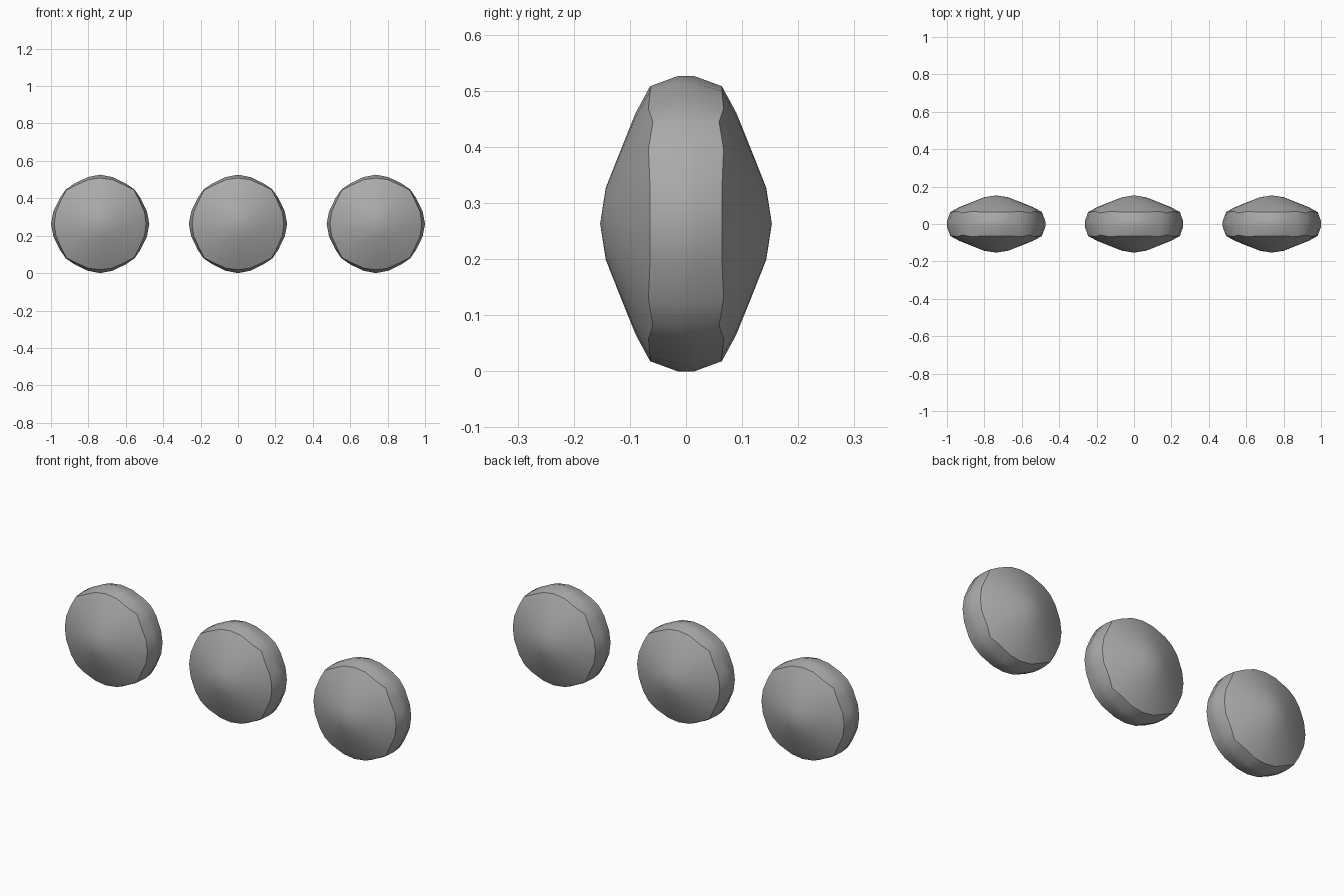
import bpy, bmesh
from math import sin, cos, radians

if "Cube" in bpy.data.objects:
    bpy.data.objects.remove(bpy.data.objects["Cube"])

R = 0.263            # outer radius of a disc
SPACING = 1 - R      # distance between neighbouring discs

# One eighth of the outline: angle, crease radius, crease depth, rim radius
OCT = [(0, .245, .064, .263), (15, .245, .064, .259),
       (33, .245, .067, .256), (45, .256, .059, .260)]
# Domed cap: ring radius, depth
CAP = [(.064, .143), (.13, .117), (.197, .090)]
TIP = .153

# Mirror the eighth into a quarter, then repeat it round the disc
quarter = OCT + [(90 - a, c, y, r) for a, c, y, r in OCT[2:0:-1]]
outline = [(a + 90 * q, c, y, r) for q in range(4) for a, c, y, r in quarter]

# Dark grey finish
grey = bpy.data.materials.new("dark_grey")
grey.diffuse_color = (.4, .4, .4, 1)
grey.use_nodes = True
grey.node_tree.nodes["Principled BSDF"].inputs["Base Color"].default_value = grey.diffuse_color


def ring(bm, points):
    return [bm.verts.new((r * cos(radians(a)), y, R + r * sin(radians(a))))
            for a, r, y in points]


def build_disc(name, x):
    bm = bmesh.new()
    rings = []
    # Front cap and rim, then the back half as its reflection
    for s in (-1, 1):
        half = [ring(bm, [(a, t, s * d) for a, c, y, r in outline])
                for t, d in CAP]
        half.append(ring(bm, [(a, c, s * y) for a, c, y, r in outline]))
        half.append(ring(bm, [(a, r, s * .015) for a, c, y, r in outline]))
        rings += half if s < 0 else half[::-1]
    n = len(outline)
    for lo, hi in zip(rings, rings[1:]):
        for i in range(n):
            j = (i + 1) % n
            bm.faces.new((lo[i], lo[j], hi[j], hi[i]))
    # Cap centres
    for loop, y in ((rings[0], -TIP), (rings[-1], TIP)):
        tip = bm.verts.new((0, y, R))
        for i in range(n):
            bm.faces.new((loop[i], loop[(i + 1) % n], tip))
    bmesh.ops.recalc_face_normals(bm, faces=bm.faces)
    for f in bm.faces:
        f.smooth = True
    # Sharp seam between cap and rim
    for loop in (rings[3], rings[-4]):
        for i in range(n):
            bm.edges.get((loop[i], loop[(i + 1) % n])).smooth = False
    mesh = bpy.data.meshes.new(name)
    bm.to_mesh(mesh)
    bm.free()
    mesh.materials.append(grey)
    obj = bpy.data.objects.new(name, mesh)
    obj.location.x = x
    bpy.context.collection.objects.link(obj)


for label, k in (("left_disc", -1), ("middle_disc", 0), ("right_disc", 1)):
    build_disc(label, k * SPACING)
